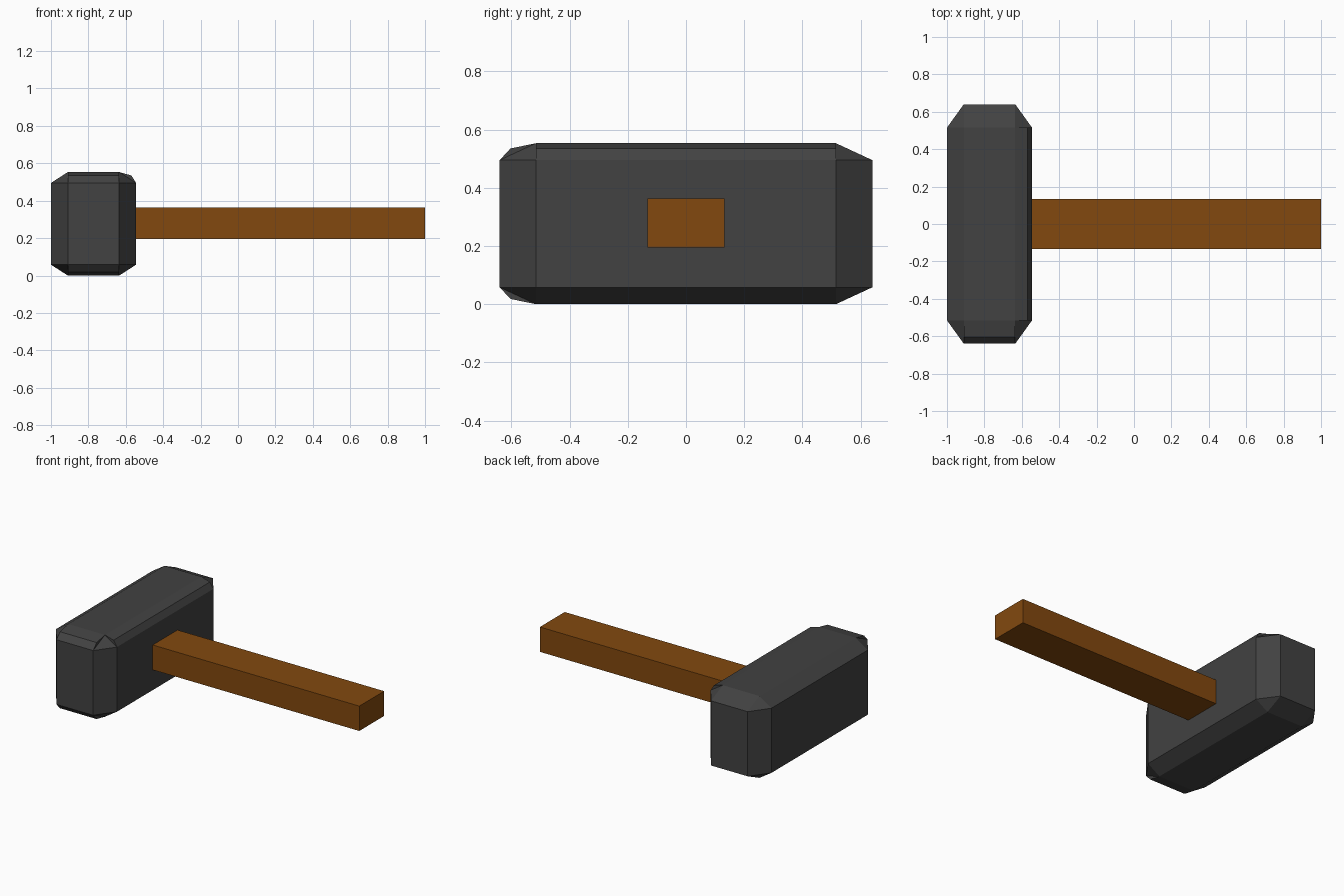
import bpy, bmesh
from mathutils import Vector

cube = bpy.data.objects.get("Cube")
if cube:
    bpy.data.objects.remove(cube, do_unlink=True)


def material(name, color):
    mat = bpy.data.materials.new(name)
    mat.use_nodes = True
    mat.diffuse_color = color
    mat.node_tree.nodes["Principled BSDF"].inputs["Base Color"].default_value = color
    return mat


def add_object(name, bm, mat):
    bmesh.ops.recalc_face_normals(bm, faces=bm.faces)
    mesh = bpy.data.meshes.new(name)
    bm.to_mesh(mesh)
    bm.free()
    mesh.materials.append(mat)
    obj = bpy.data.objects.new(name, mesh)
    bpy.context.collection.objects.link(obj)
    return obj


def raise_ridge(bm, direction, axis, across, height):
    """Swap the chamfer facing a direction for two facets meeting at a ridge."""
    face = max(bm.faces, key=lambda f: f.normal.dot(direction))
    middle = face.calc_center_median().z
    along = 1 - axis
    verts = sorted(face.verts, key=lambda v: v.co[along])
    ends = [sorted(pair, key=lambda v: abs(v.co.z - middle * 2 + face.calc_center_median().z))
            for pair in (verts[:2], verts[2:])]
    # Within each end, put the vertex lying on the flat top or bottom first
    ends = [sorted(pair, key=lambda v: abs(v.co[axis] - across), reverse=True) for pair in ends]
    bm.faces.remove(face)
    ridge = []
    for inner, outer in ends:
        co = inner.co.copy()
        co[axis], co.z = across, height
        tip = bm.verts.new(co)
        ridge.append(tip)
        bm.faces.new((inner, tip, outer))
    (in_a, out_a), (in_b, out_b) = ends
    bm.faces.new((in_a, in_b, ridge[1], ridge[0]))
    bm.faces.new((ridge[0], ridge[1], out_b, out_a))


iron = material("dark iron", (0.054, 0.054, 0.054, 1))
wood = material("brown wood", (0.225, 0.066, 0.0045, 1))

# Head: a block with every edge chamfered and every corner cut
bm = bmesh.new()
outer_x, inner_x = (-1.0, -0.545), (-0.91, -0.635)
outer_z, inner_z = (0.0, 0.553), (0.058, 0.495)
for i in (0, 1):
    for sign in (-1, 1):
        for k in (0, 1):
            bm.verts.new((outer_x[i], sign * 0.515, inner_z[k]))
            bm.verts.new((inner_x[i], sign * 0.64, inner_z[k]))
            bm.verts.new((inner_x[i], sign * 0.515, outer_z[k]))
bmesh.ops.convex_hull(bm, input=bm.verts)
bmesh.ops.dissolve_limit(bm, angle_limit=0.01, verts=bm.verts, edges=bm.edges)
bm.normal_update()

# Raised double chamfers on the front edges and the handle-side top edge
raise_ridge(bm, Vector((0, -0.42, 0.91)), 1, -0.603, 0.535)
raise_ridge(bm, Vector((0, -0.42, -0.91)), 1, -0.603, 0.018)
raise_ridge(bm, Vector((0.54, 0, 0.84)), 0, -0.57, 0.535)
add_object("hammer_head", bm, iron)

# Handle: a plain square-cut bar
bm = bmesh.new()
bmesh.ops.create_cube(bm, size=1)
bmesh.ops.scale(bm, vec=(1.57, 0.265, 0.168), verts=bm.verts)
bmesh.ops.translate(bm, vec=(0.215, 0, 0.279), verts=bm.verts)
add_object("handle", bm, wood)
